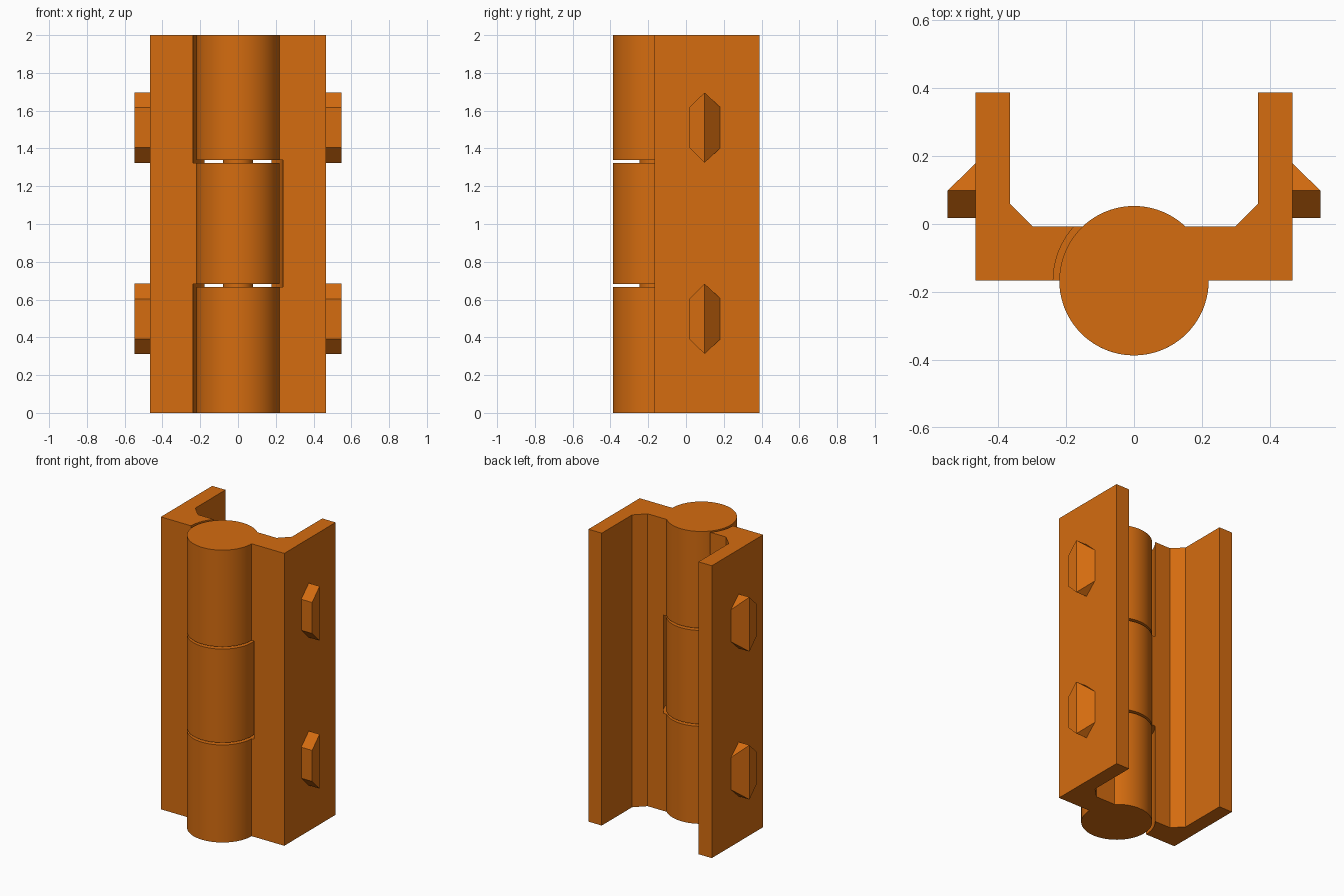
import bpy, bmesh, math
from mathutils import Vector

if "Cube" in bpy.data.objects:
    bpy.data.objects.remove(bpy.data.objects["Cube"])

PIN_Y = -0.167                      # hinge axis
R, R_CLEAR = 0.22, 0.238            # knuckle radius, clearance radius
GAP_A, GAP_B = (0.667, 0.683), (1.323, 1.339)

orange = bpy.data.materials.new("orange plastic")
orange.diffuse_color = (0.66, 0.15, 0.005, 1)
orange.use_nodes = True
orange.node_tree.nodes["Principled BSDF"].inputs["Base Color"].default_value = orange.diffuse_color


def finish(name, bm):
    bmesh.ops.recalc_face_normals(bm, faces=bm.faces)
    me = bpy.data.meshes.new(name)
    bm.to_mesh(me)
    bm.free()
    me.materials.append(orange)
    ob = bpy.data.objects.new(name, me)
    bpy.context.collection.objects.link(ob)
    return ob


def prism(name, outline, z0, z1):
    bm = bmesh.new()
    base = bm.faces.new([bm.verts.new((x, y, z0)) for x, y in outline])
    top = bmesh.ops.extrude_face_region(bm, geom=[base])["geom"]
    bmesh.ops.translate(bm, vec=(0, 0, z1 - z0),
                        verts=[v for v in top if isinstance(v, bmesh.types.BMVert)])
    return finish(name, bm)


def arc(r, a0, a1, n):
    return [(r * math.cos(a0 + (a1 - a0) * i / n),
             PIN_Y + r * math.sin(a0 + (a1 - a0) * i / n)) for i in range(n + 1)]


def smooth(ob):
    bpy.ops.object.select_all(action='DESELECT')
    bpy.context.view_layer.objects.active = ob
    ob.select_set(True)
    bpy.ops.object.shade_smooth_by_angle(angle=math.radians(20))


def hinge_leaf(name, side, cuts):
    # barrel and angled plate share one outline; clearances are then cut out
    start = math.asin((-0.008 - PIN_Y) / R)
    outline = arc(R, start, 2 * math.pi, 72) + [
        (0.467, PIN_Y), (0.467, 0.388), (0.366, 0.388),
        (0.366, 0.061), (0.297, -0.008)]
    leaf = prism(name, [(side * x, y) for x, y in outline], 0, 2)
    for z0, z1 in cuts:
        cutter = prism("clearance_cutter", arc(R_CLEAR, 0, 2 * math.pi, 96)[:-1], z0, z1)
        cutter.hide_render = True
        mod = leaf.modifiers.new("clearance", 'BOOLEAN')
        mod.operation, mod.solver, mod.object = 'DIFFERENCE', 'EXACT', cutter
        bpy.context.view_layer.objects.active = leaf
        bpy.ops.object.modifier_apply(modifier=mod.name)
        bpy.data.objects.remove(cutter)
    smooth(leaf)


def clip(name, side, z):
    # hexagonal snap lug with its rear half sloped back to the plate
    x0, x1 = 0.46, 0.549
    y0, ym, y1 = 0.017, 0.098, 0.18
    pts = [(x0, y1 + 0.006, z + s * 0.104) for s in (-1, 1)]
    for s in (-1, 1):
        pts += [(x, ym, z + s * 0.186) for x in (x0, x1)]
        pts += [(x, y0, z + s * 0.106) for x in (x0, x1)]
    bm = bmesh.new()
    for x, y, zz in pts:
        bm.verts.new(Vector((side * x, y, zz)))
    bmesh.ops.convex_hull(bm, input=bm.verts)
    bmesh.ops.dissolve_limit(bm, angle_limit=math.radians(3), verts=bm.verts, edges=bm.edges)
    finish(name, bm)


# right leaf carries the outer knuckles, left leaf the middle one
hinge_leaf("right_leaf", 1, [(GAP_A[0], GAP_B[1])])
hinge_leaf("left_leaf", -1, [(-0.5, GAP_A[1]), (GAP_B[0], 2.5)])

# pin through the knuckles
smooth(prism("hinge_pin", [(x * 0.08 / R, PIN_Y + (y - PIN_Y) * 0.08 / R)
                           for x, y in arc(R, 0, 2 * math.pi, 32)[:-1]], 0.6, 1.4))

# snap clips on the outer faces
for side, label in ((1, "right"), (-1, "left")):
    for z, level in ((0.498, "lower"), (1.51, "upper")):
        clip(f"{label}_{level}_clip", side, z)
